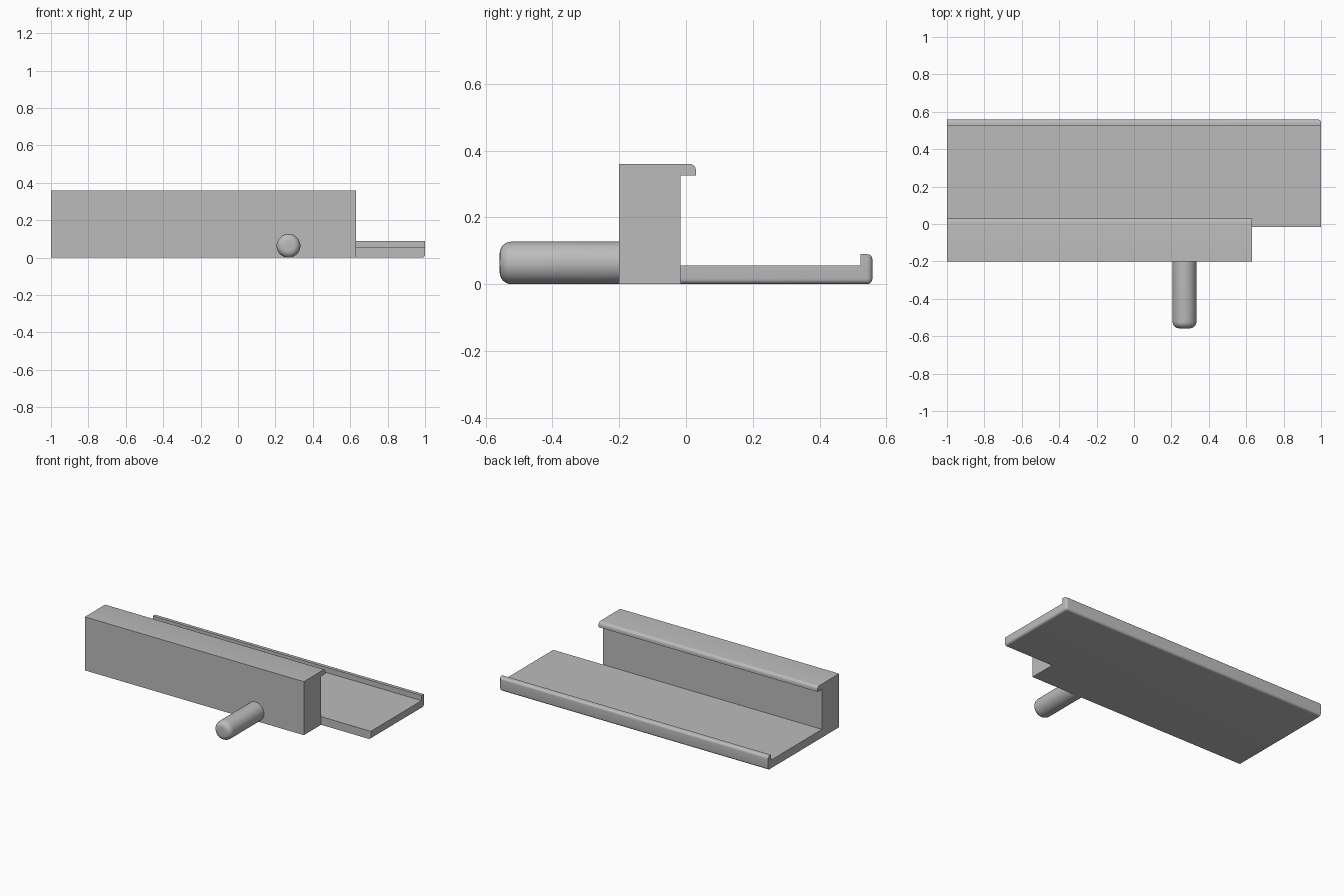
import bpy
import bmesh
from math import pi
from mathutils import Matrix

cube = bpy.data.objects.get("Cube")
if cube:
    bpy.data.objects.remove(cube)

grey = bpy.data.materials.new("plain grey")
grey.use_nodes = True
grey.diffuse_color = (0.5, 0.5, 0.5, 1)
grey.node_tree.nodes["Principled BSDF"].inputs["Base Color"].default_value = (0.5, 0.5, 0.5, 1)


def near(a, b):
    return abs(a - b) < 1e-4


def finish(name, bm, rounded, radius, segments=5):
    """Round the edges picked by a rule and make the object."""
    edges = [e for e in bm.edges if rounded(*[v.co for v in e.verts])]
    bmesh.ops.bevel(bm, geom=edges, offset=radius, segments=segments,
                    profile=0.5, affect='EDGES', clamp_overlap=True)
    bmesh.ops.recalc_face_normals(bm, faces=bm.faces)
    mesh = bpy.data.meshes.new(name)
    bm.to_mesh(mesh)
    bm.free()
    mesh.materials.append(grey)
    obj = bpy.data.objects.new(name, mesh)
    bpy.context.collection.objects.link(obj)
    bpy.ops.object.select_all(action='DESELECT')
    obj.select_set(True)
    bpy.context.view_layer.objects.active = obj
    bpy.ops.object.shade_smooth_by_angle(angle=pi / 6)
    return obj


def extrude_profile(profile, x0, x1):
    """Sweep a (y, z) outline along x."""
    bm = bmesh.new()
    face = bm.faces.new([bm.verts.new((x0, y, z)) for y, z in profile])
    geom = bmesh.ops.extrude_face_region(bm, geom=[face])["geom"]
    verts = [g for g in geom if isinstance(g, bmesh.types.BMVert)]
    bmesh.ops.translate(bm, verts=verts, vec=(x1 - x0, 0, 0))
    return bm


# Tall block with an overhanging lip along its top back edge
FRONT, SEAM, HOOK, TOP = -0.2, -0.017, 0.03, 0.36
block = extrude_profile([(FRONT, 0), (SEAM, 0), (SEAM, 0.325),
                         (HOOK, 0.325), (HOOK, TOP), (FRONT, TOP)], -1, 0.63)
finish("upright_block", block,
       lambda a, b: all(near(v.y, HOOK) and near(v.z, TOP) for v in (a, b)), 0.02)

# Flat tray with a raised back rim; outer lower edges are rounded
BACK, RIM = 0.558, 0.09
tray = extrude_profile([(SEAM, 0), (BACK, 0), (BACK, RIM),
                        (0.523, RIM), (0.523, 0.055), (SEAM, 0.055)], -1, 1)


def tray_edge(a, b):
    back = near(a.y, BACK) and near(b.y, BACK)
    end = near(a.x, 1) and near(b.x, 1)
    low = near(a.z, 0) and near(b.z, 0)
    high = near(a.z, RIM) and near(b.z, RIM)
    return (back and (low or high or end)) or (end and low)


finish("tray", tray, tray_edge, 0.016)

# Round peg with a softened free end
TIP, RADIUS = -0.558, 0.0635
peg = bmesh.new()
length = FRONT - TIP
place = Matrix.Translation((0.27, (TIP + FRONT) / 2, RADIUS)) @ Matrix.Rotation(pi / 2, 4, 'X')
bmesh.ops.create_cone(peg, cap_ends=True, segments=48, radius1=RADIUS,
                      radius2=RADIUS, depth=length, matrix=place)
finish("peg", peg, lambda a, b: near(a.y, TIP) and near(b.y, TIP), 0.035, 6)
